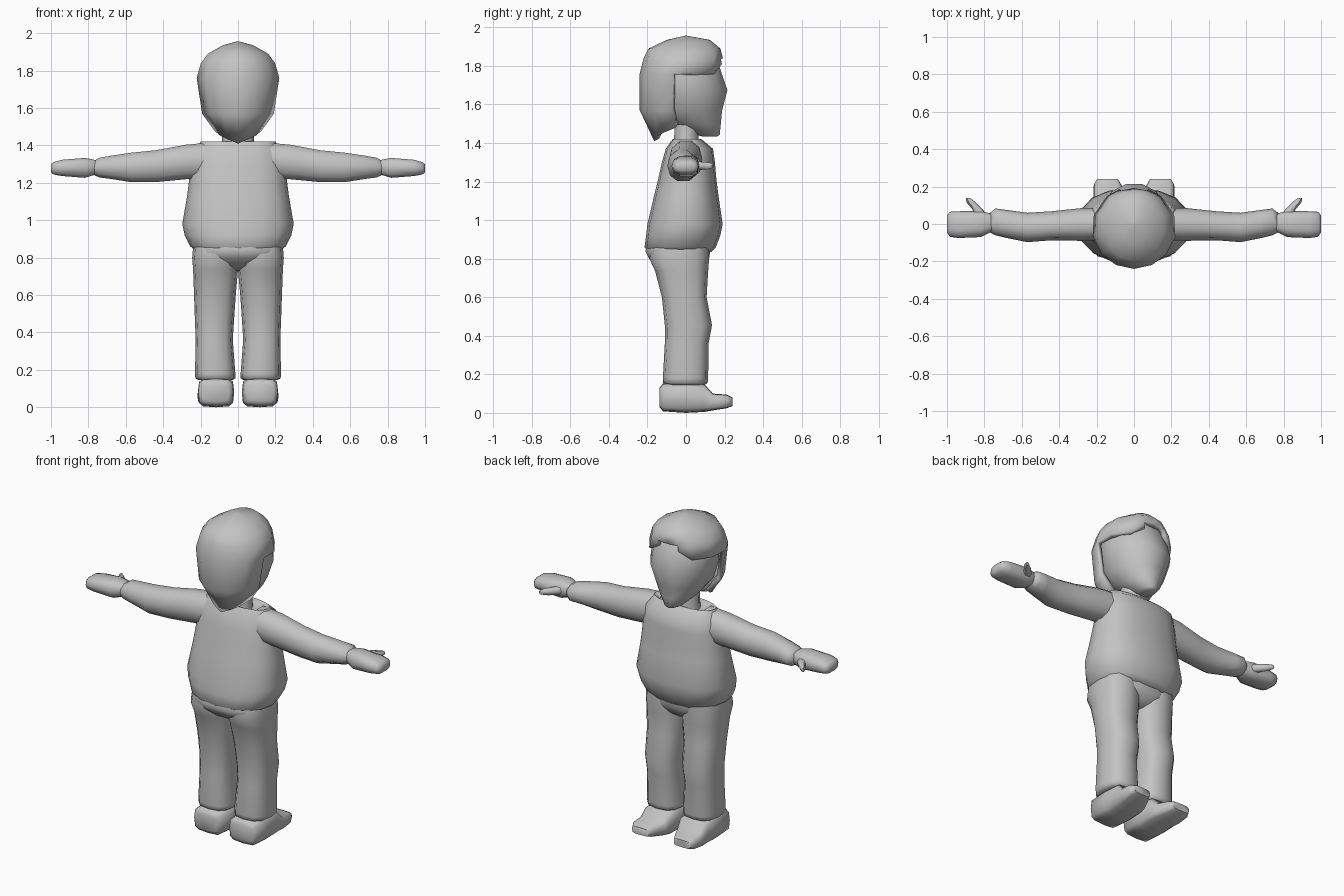
import bpy, bmesh, math

grey = bpy.data.materials.new("plain grey")
grey.diffuse_color = (0.55, 0.55, 0.55, 1)


def finish(name, bm, mirror=False, shell=0, angle=60):
    bmesh.ops.recalc_face_normals(bm, faces=bm.faces)
    me = bpy.data.meshes.new(name)
    bm.to_mesh(me)
    bm.free()
    for p in me.polygons:
        p.use_smooth = True
    me.set_sharp_from_angle(angle=math.radians(angle))
    me.materials.append(grey)
    ob = bpy.data.objects.new(name, me)
    bpy.context.collection.objects.link(ob)
    if shell:
        m = ob.modifiers.new("thickness", 'SOLIDIFY')
        m.thickness, m.offset = shell, -1
    if mirror:
        ob.modifiers.new("mirror", 'MIRROR').use_mirror_merge = False
    return ob


def oval(t, a0, a1, b0, b1, power):
    """Point at angle t on a rounded box from (a0, b0) to (a1, b1)."""
    c, s = math.cos(t), math.sin(t)
    a = math.copysign(abs(c) ** (2 / power), c)
    b = math.copysign(abs(s) ** (2 / power), s)
    return (a0 + a1) / 2 + a * (a1 - a0) / 2, (b0 + b1) / 2 + b * (b1 - b0) / 2


def loft(name, axis, rings, sides=12, power=2.4, mirror=False):
    """Skin rings (position, a0, a1, b0, b1) along an axis and cap both ends."""
    bm = bmesh.new()
    loops = []
    for pos, *box in rings:
        loop = []
        for i in range(sides):
            co = list(oval(2 * math.pi * i / sides, *box, power))
            co.insert("xyz".index(axis), pos)
            loop.append(bm.verts.new(co))
        loops.append(loop)
    for lo, hi in zip(loops, loops[1:]):
        for i in range(sides):
            j = (i + 1) % sides
            bm.faces.new((lo[i], lo[j], hi[j], hi[i]))
    bm.faces.new(loops[0])
    bm.faces.new(loops[-1])
    return finish(name, bm, mirror)


def sym(rows):
    """Turn (z, half width, y0, y1) rows into ring boxes."""
    return [(z, -w, w, y0, y1) for z, w, y0, y1 in rows]


# Sweater body, dipping in at the neckline
loft("sweater", "z", sym([
    (.835, .225, -.19, .13), (.86, .255, -.215, .155), (.92, .285, -.207, .178),
    (.98, .298, -.20, .19), (1.13, .272, -.165, .168), (1.21, .262, -.145, .158),
    (1.30, .25, -.125, .15), (1.37, .235, -.105, .14), (1.42, .20, -.07, .08),
    (1.39, .11, -.06, .07)]), 16)

# Sleeves
loft("sleeve", "x", [
    (.15, -.085, .085, 1.22, 1.42), (.28, -.09, .085, 1.215, 1.408),
    (.44, -.087, .068, 1.20, 1.378), (.57, -.097, .06, 1.20, 1.365),
    (.68, -.075, .075, 1.218, 1.348), (.74, -.06, .083, 1.226, 1.337),
    (.77, -.045, .06, 1.24, 1.32)], 10, 2.2, True)

# Hands and thumbs
loft("hand", "x", [
    (.74, -.035, .05, 1.25, 1.315), (.78, -.05, .06, 1.237, 1.328),
    (.82, -.07, .07, 1.225, 1.335), (.94, -.075, .068, 1.235, 1.325),
    (.985, -.068, .065, 1.243, 1.312), (1.0, -.045, .045, 1.255, 1.30)], 10, 2.8, True)
loft("thumb", "y", [
    (.04, .78, .85, 1.255, 1.31), (.08, .81, .865, 1.258, 1.306),
    (.115, .845, .895, 1.262, 1.302), (.14, .878, .90, 1.27, 1.295)], 6, 2, True)

# Trousers: seat and two legs
loft("trouser_seat", "z", sym([
    (.88, .23, -.20, .13), (.84, .24, -.215, .13), (.80, .238, -.195, .123),
    (.76, .16, -.15, .10), (.73, .05, -.09, .06)]), 14)
loft("trouser_leg", "z", [
    (.86, .0, .24, -.18, .12), (.80, .0, .245, -.19, .12), (.735, .0, .24, -.16, .115),
    (.60, .012, .235, -.125, .107), (.455, .022, .23, -.11, .135),
    (.36, .028, .226, -.11, .117), (.18, .014, .23, -.12, .115),
    (.155, .014, .228, -.118, .112), (.145, .03, .21, -.10, .095)], 12, 2.6, True)

# Shoes
loft("shoe", "y", [
    (-.137, .05, .19, .03, .13), (-.12, .025, .213, .008, .152),
    (.0, .02, .215, .0, .16), (.095, .022, .215, .005, .15),
    (.14, .035, .217, .013, .10), (.21, .068, .215, .024, .095),
    (.24, .085, .198, .035, .08)], 12, 4, True)

# Neck
loft("neck", "z", sym([
    (1.34, .10, -.075, .08), (1.42, .085, -.065, .068), (1.56, .085, -.06, .07)]), 10, 2)

# Head with a pointed chin
loft("head", "z", sym([
    (1.435, .025, .08, .165), (1.445, .05, .04, .177), (1.50, .105, -.08, .184),
    (1.57, .155, -.17, .192), (1.675, .188, -.19, .22), (1.76, .19, -.19, .19),
    (1.84, .165, -.17, .165), (1.89, .10, -.10, .10)]), 14, 2)

# Hair: a cap with a notched fringe, long at the back, open over the face
half = [0, 20, 40, 72, 102, 130, 155]
angles = half + [180] + [-a for a in half[:0:-1]]
hair_rings = [(1.957, .004, -.004, .004), (1.935, .085, -.10, .125),
              (1.89, .165, -.195, .178), (1.84, .203, -.22, .192),
              (1.76, .226, -.24, .20), (1.57, .196, -.24, .19), (1.41, .13, -.165, .12)]
bm = bmesh.new()
loops = []
for k, (z, w, y0, y1) in enumerate(hair_rings):
    loop = []
    for a in angles:
        x, y = oval(math.radians(90 - a), -w, w, y0, y1, 2)
        rise = 0
        if k == 6:                       # lower edge lifts towards the ears
            rise = .07 * max(0, 180 - abs(a)) / 78
        elif k == 4 and abs(a) == 20:    # slanted sides of the fringe notch
            rise = .05
        loop.append(bm.verts.new((x, y, z + rise)))
    loops.append(loop)
n = len(angles)
for k in range(6):
    for i in range(n):
        j = (i + 1) % n
        inner = max(abs(angles[i]), abs(angles[j]))
        if (k == 3 and inner <= 20) or (k > 3 and inner <= 102):
            continue
        bm.faces.new((loops[k][i], loops[k][j], loops[k + 1][j], loops[k + 1][i]))
bm.faces.new(loops[0])
bmesh.ops.delete(bm, geom=[v for v in bm.verts if not v.link_faces], context='VERTS')
finish("hair", bm, shell=.03)
